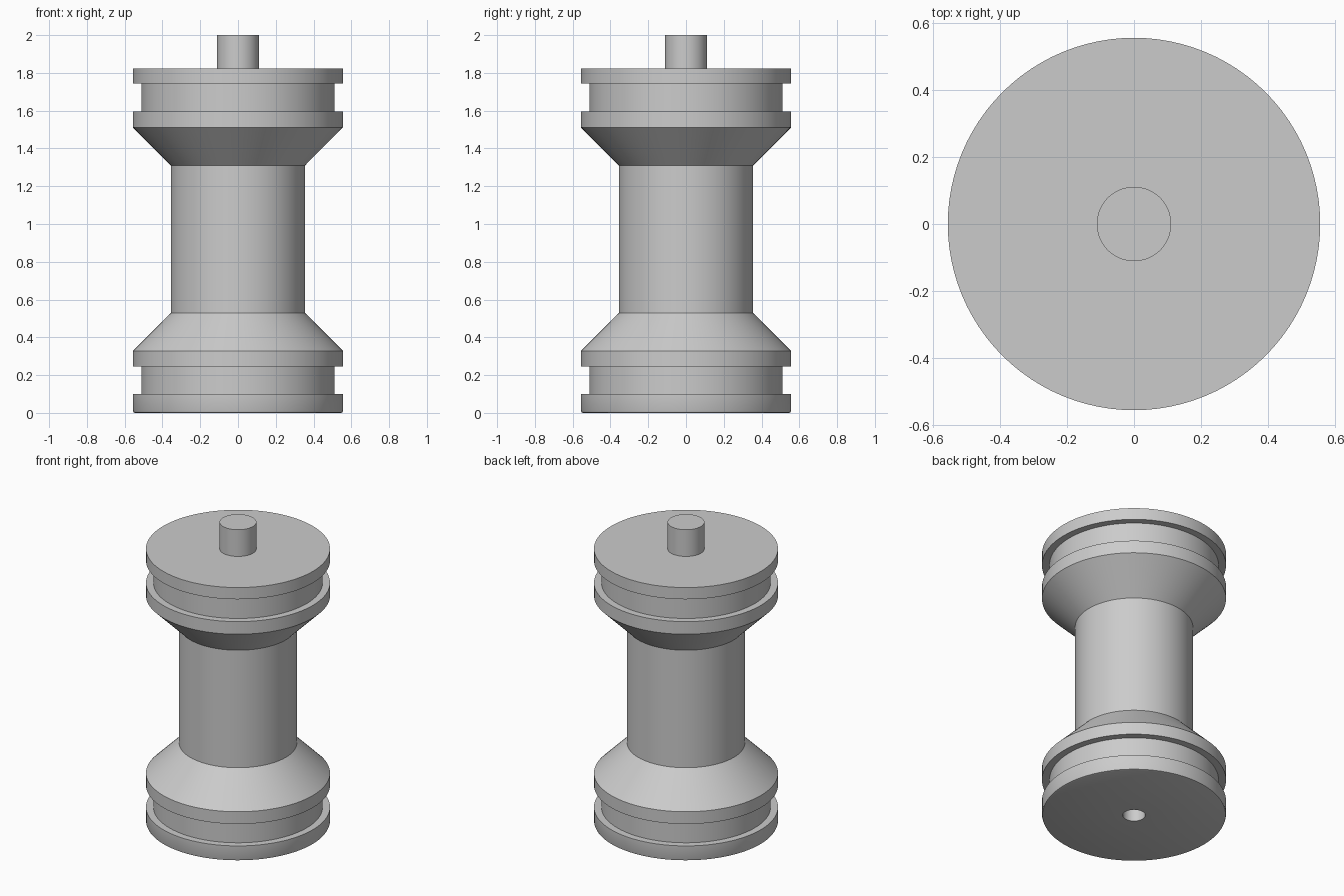
import bpy, bmesh, math

if "Cube" in bpy.data.objects:
    bpy.data.objects.remove(bpy.data.objects["Cube"])

SEGMENTS = 96
grey = bpy.data.materials.new("light grey")
grey.diffuse_color = (0.6, 0.6, 0.6, 1)
grey.use_nodes = True
grey.node_tree.nodes["Principled BSDF"].inputs["Base Color"].default_value = grey.diffuse_color


def lathe(name, profile):
    """Revolve a (radius, z) profile that starts and ends on the z axis."""
    bm = bmesh.new()
    verts = [bm.verts.new((r, 0, z)) for r, z in profile]
    edges = [bm.edges.new(pair) for pair in zip(verts, verts[1:])]
    bmesh.ops.spin(bm, geom=verts + edges, cent=(0, 0, 0), axis=(0, 0, 1),
                   angle=math.tau, steps=SEGMENTS, use_merge=True)
    bmesh.ops.remove_doubles(bm, verts=bm.verts, dist=1e-5)
    bmesh.ops.recalc_face_normals(bm, faces=bm.faces)
    mesh = bpy.data.meshes.new(name)
    bm.to_mesh(mesh)
    bm.free()
    mesh.materials.append(grey)
    obj = bpy.data.objects.new(name, mesh)
    bpy.context.collection.objects.link(obj)
    bpy.context.view_layer.objects.active = obj
    obj.select_set(True)
    bpy.ops.object.shade_smooth_by_angle(angle=math.radians(30))
    obj.select_set(False)
    return obj


RIM, GROOVE, COLUMN, PEG, HOLE = 0.556, 0.511, 0.356, 0.111, 0.068

lathe("spool", [
    # blind socket in the underside
    (0, 0.27), (HOLE, 0.27), (HOLE, 0),
    # lower flange with softened bottom edge and groove
    (RIM - 0.011, 0), (RIM - 0.003, 0.003), (RIM, 0.011),
    (RIM, 0.10), (GROOVE, 0.10), (GROOVE, 0.246), (RIM, 0.246), (RIM, 0.328),
    # cone, column, cone
    (COLUMN, 0.528), (COLUMN, 1.311), (RIM, 1.511),
    # upper flange with groove
    (RIM, 1.595), (GROOVE, 1.595), (GROOVE, 1.744), (RIM, 1.744), (RIM, 1.822),
    # top peg
    (PEG, 1.822), (PEG, 2.0), (0, 2.0),
])
